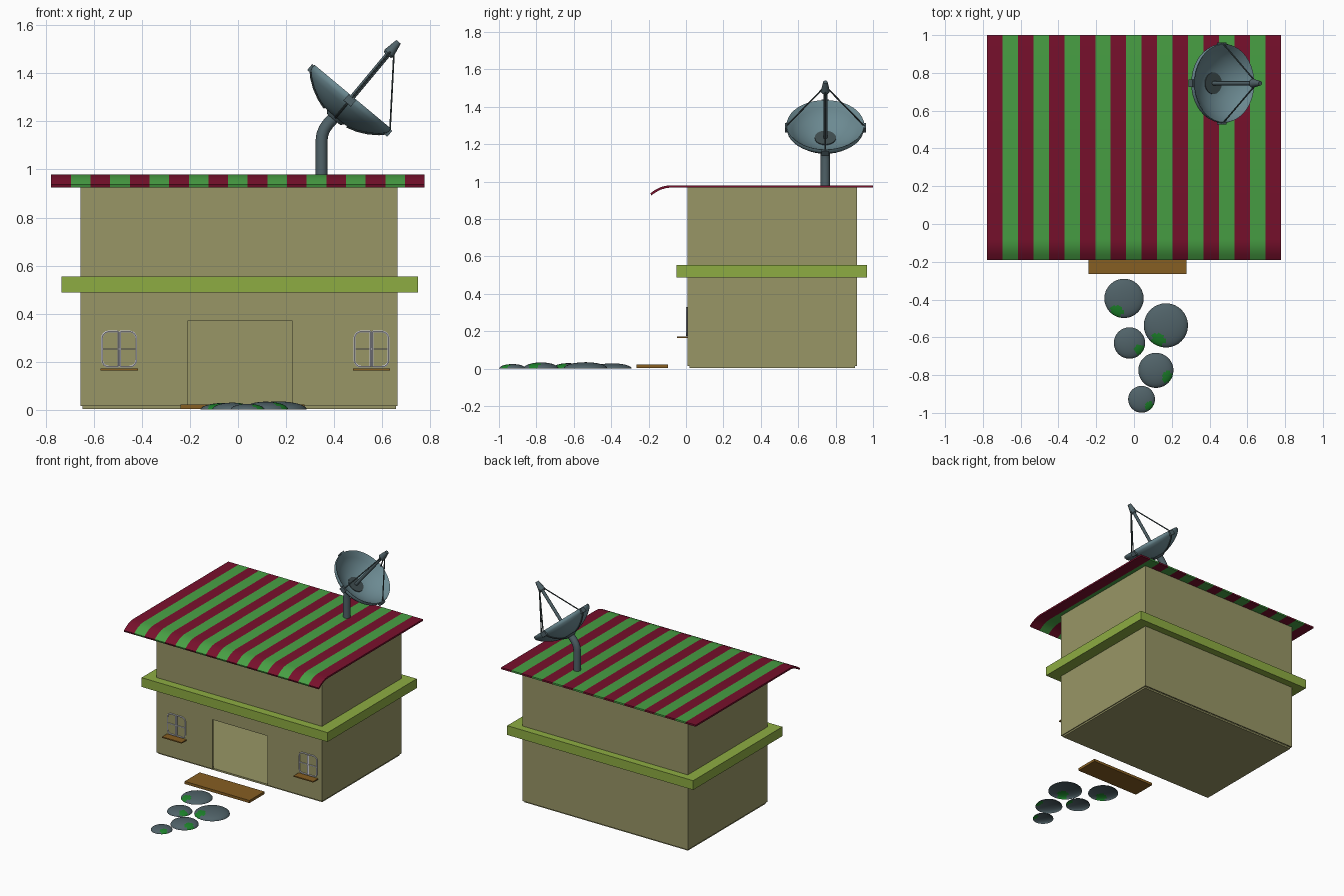
import bpy, bmesh, math
from mathutils import Matrix, Vector

if "Cube" in bpy.data.objects:
    bpy.data.objects.remove(bpy.data.objects["Cube"])


def mat(name, r, g, b):
    m = bpy.data.materials.new(name)
    lin = lambda c: ((c / 255 + 0.055) / 1.055) ** 2.4 if c > 10 else c / 255 / 12.92
    m.diffuse_color = (lin(r), lin(g), lin(b), 1)
    m.use_nodes = True
    m.node_tree.nodes["Principled BSDF"].inputs["Base Color"].default_value = m.diffuse_color
    return m


WALL = mat("wall_khaki", 152, 150, 102)
BAND = mat("band_green", 141, 172, 66)
RED = mat("roof_red", 120, 16, 44)
GREEN = mat("roof_green", 72, 160, 68)
WOOD = mat("wood_brown", 134, 94, 34)
STONE = mat("stone_grey", 80, 98, 104)
MOSS = mat("moss_green", 28, 130, 42)
DISH = mat("dish_blue_grey", 108, 138, 146)
DARK = mat("dark_grey", 64, 78, 80)
FRAME = mat("frame_white", 205, 205, 215)


def make(name, bm, mats, smooth=None):
    me = bpy.data.meshes.new(name)
    bm.to_mesh(me)
    bm.free()
    for m in mats:
        me.materials.append(m)
    ob = bpy.data.objects.new(name, me)
    bpy.context.collection.objects.link(ob)
    if smooth is not None:
        bpy.ops.object.select_all(action='DESELECT')
        ob.select_set(True)
        bpy.context.view_layer.objects.active = ob
        bpy.ops.object.shade_smooth_by_angle(angle=math.radians(smooth))
    return ob


def box(name, lo, hi, m, xf=None):
    bm = bmesh.new()
    bmesh.ops.create_cube(bm, size=1)
    for v in bm.verts:
        v.co = Vector([(a + b) / 2 + c * (b - a) for a, b, c in zip(lo, hi, v.co)])
    if xf:
        bm.transform(xf)
    return make(name, bm, [m])


def lathe(name, prof, m, xf, n=32, closed=False):
    # revolve (radius, height) points around local z
    bm = bmesh.new()
    rings = [[bm.verts.new((r * math.cos(2 * math.pi * i / n), r * math.sin(2 * math.pi * i / n), t))
              for i in range(n)] for r, t in prof]
    for k in range(len(rings) - 1):
        for i in range(n):
            j = (i + 1) % n
            bm.faces.new((rings[k][i], rings[k][j], rings[k + 1][j], rings[k + 1][i]))
    bmesh.ops.remove_doubles(bm, verts=bm.verts, dist=1e-5)
    bmesh.ops.recalc_face_normals(bm, faces=bm.faces)
    bm.transform(xf)
    return make(name, bm, [m], 35)


def tube(name, pts, r, m, cyclic=False, xf=None, res=2):
    cu = bpy.data.curves.new(name, 'CURVE')
    cu.dimensions = '3D'
    cu.bevel_depth, cu.bevel_resolution, cu.use_fill_caps = r, res, True
    sp = cu.splines.new('POLY')
    sp.points.add(len(pts) - 1)
    for p, q in zip(sp.points, pts):
        p.co = (*q, 1)
    sp.use_cyclic_u = cyclic
    tmp = bpy.data.objects.new(name + "_path", cu)
    bpy.context.collection.objects.link(tmp)
    bpy.context.view_layer.update()
    me = tmp.evaluated_get(bpy.context.evaluated_depsgraph_get()).to_mesh()
    bm = bmesh.new()
    bm.from_mesh(me)
    bpy.data.objects.remove(tmp)
    for f in bm.faces:
        f.material_index = 0
    if xf:
        bm.transform(xf)
    return make(name, bm, [m], 40)


# House shell with an open doorway
x0, x1, y0, y1, z0, z1 = -0.655, 0.665, 0.008, 0.915, 0.014, 0.972
d0, d1, dz = -0.21, 0.228, 0.37
bm = bmesh.new()
for poly in (
    [(x0, y0, z0), (d0, y0, z0), (d0, y0, dz), (d1, y0, dz), (d1, y0, z0),
     (x1, y0, z0), (x1, y0, z1), (x0, y0, z1)],
    [(x1, y1, z0), (x0, y1, z0), (x0, y1, z1), (x1, y1, z1)],
    [(x0, y1, z0), (x0, y0, z0), (x0, y0, z1), (x0, y1, z1)],
    [(x1, y0, z0), (x1, y1, z0), (x1, y1, z1), (x1, y0, z1)],
    [(x0, y0, z1), (x1, y0, z1), (x1, y1, z1), (x0, y1, z1)],
):
    bm.faces.new([bm.verts.new(p) for p in poly])
bmesh.ops.remove_doubles(bm, verts=bm.verts, dist=1e-5)
walls = make("house_walls", bm, [WALL])
sol = walls.modifiers.new("thickness", 'SOLIDIFY')
sol.thickness, sol.offset = 0.012, -1
box("house_floor", (-0.648, 0.02, 0.002), (0.658, 0.903, 0.0145), WALL)

# Band around the walls
bm = bmesh.new()
loops = []
for (a, b, c, d), z in (((-0.735, 0.75, -0.05, 0.968), 0.488), ((-0.735, 0.75, -0.05, 0.968), 0.555),
                        ((-0.65, 0.66, 0.012, 0.91), 0.555), ((-0.65, 0.66, 0.012, 0.91), 0.488)):
    loops.append([bm.verts.new(p) for p in ((a, c, z), (b, c, z), (b, d, z), (a, d, z))])
for k in range(4):
    A, B = loops[k], loops[(k + 1) % 4]
    for i in range(4):
        j = (i + 1) % 4
        bm.faces.new((A[i], A[j], B[j], B[i]))
make("wall_band", bm, [BAND])

# Striped roof with a curled front edge
top = [(1.0, 0.98), (-0.085, 0.98), (-0.115, 0.976), (-0.14, 0.968), (-0.165, 0.955), (-0.19, 0.938)]
prof = top + [(y + 0.004, z - 0.012) for y, z in reversed(top[1:])] + [(1.0, 0.968)]
bm = bmesh.new()
N = 19
cols = [[bm.verts.new((-0.778 + 1.555 * i / N, y, z)) for y, z in prof] for i in range(N + 1)]
for i in range(N):
    for k in range(len(prof)):
        j = (k + 1) % len(prof)
        bm.faces.new((cols[i][k], cols[i][j], cols[i + 1][j], cols[i + 1][k])).material_index = i % 2
bm.faces.new(cols[0])
bm.faces.new(cols[-1])
bmesh.ops.recalc_face_normals(bm, faces=bm.faces)
make("striped_roof", bm, [RED, GREEN], 30)

# Door step
box("door_step", (-0.24, -0.265, 0.002), (0.277, -0.095, 0.021), WOOD)

# Windows: two rounded casements, a thin bar and a sill
for side, cx in (("left", -0.495), ("right", 0.556)):
    for s in (-1, 1):
        pts = []
        w, h, zc = 0.067, 0.147, 0.252
        for sx, sz, a0 in ((1, 1, 0), (-1, 1, 90), (-1, -1, 180), (1, -1, 270)):
            r = 0.028 if sx == s else 0.004
            for k in range(5):
                a = math.radians(a0 + 22.5 * k)
                pts.append((cx + s * 0.0375 + sx * (w / 2 - r) + r * math.cos(a), 0.004,
                            zc + sz * (h / 2 - r) + r * math.sin(a)))
        tube(f"{side}_window_frame", pts, 0.0045, FRAME, True, res=1)
    box(f"{side}_window_bar", (cx - 0.07, 0.001, 0.25), (cx + 0.07, 0.01, 0.254), FRAME)
    box(f"{side}_window_sill", (cx - 0.078, -0.048, 0.163), (cx + 0.078, 0.01, 0.171), WOOD)

# Stepping stones: flat open domes with a mossy patch near the rim
for i, (cx, cy, r, h, ang) in enumerate((
    (-0.053, -0.394, 0.104, 0.028, 240), (0.169, -0.537, 0.117, 0.034, 242),
    (-0.024, -0.63, 0.083, 0.029, 328), (0.116, -0.775, 0.093, 0.033, 330),
    (0.04, -0.928, 0.071, 0.024, 320),
)):
    bm = bmesh.new()
    bmesh.ops.create_uvsphere(bm, u_segments=32, v_segments=20, radius=1)
    bmesh.ops.delete(bm, geom=[v for v in bm.verts if v.co.z < -0.01], context='VERTS')
    for f in bm.faces:
        c = f.calc_center_median()
        d = Vector((math.cos(math.radians(ang)), math.sin(math.radians(ang)))) * 0.75
        if (c.xy - d).length < 0.32:
            f.material_index = 1
    bm.transform(Matrix.Translation((cx, cy, 0)) @ Matrix.Diagonal((r, r, h, 1)))
    make(f"stepping_stone_{i + 1}", bm, [STONE, MOSS], 60)

# Satellite dish: bent pole, bowl, feed and struts
Y = 0.745
tube("dish_pole", [(0.348, Y, 0.97), (0.348, Y, 1.12), (0.351, Y, 1.145), (0.36, Y, 1.168),
                   (0.375, Y, 1.19), (0.408, Y, 1.226)], 0.025, STONE, res=4)
X = Matrix.Translation((0.478, Y, 1.303)) @ Matrix.Rotation(math.radians(39.8), 4, 'Y')
bowl = [(0.06, -0.093), (0.1, -0.08), (0.14, -0.06), (0.175, -0.034), (0.2, -0.004)]
outer = [(0.207, 0.0), (0.21, -0.012), (0.206, -0.026), (0.184, -0.048),
         (0.146, -0.075), (0.104, -0.096), (0.06, -0.11)]
lathe("dish_bowl", [(0, -0.096)] + bowl + outer + [(0, -0.112)], DISH, X, 40)
lathe("dish_center_disc", [(0, -0.088), (0.057, -0.088), (0.057, -0.096), (0, -0.096)], DARK, X)
lathe("dish_hub", [(0, -0.108), (0.05, -0.108), (0.035, -0.124), (0, -0.124)], STONE, X)
lathe("feed_rod", [(0, -0.09), (0.011, -0.09), (0.011, 0.235), (0, 0.235)], STONE, X, 16)
lathe("feed_horn", [(0, 0.225), (0.018, 0.225), (0.024, 0.235), (0.012, 0.298), (0, 0.298)], STONE, X, 16)
for k in range(4):
    R = X @ Matrix.Rotation(math.pi / 2 * k, 4, 'Z')
    box(f"rim_clip_{k + 1}", (0.2, -0.02, -0.036), (0.217, 0.02, -0.004), STONE, R)
    tube(f"back_rib_{k + 1}", [(r, 0, t - 0.002) for r, t in outer[1:]], 0.005, DARK, xf=R, res=1)
    if k != 2:
        tube(f"feed_strut_{k + 1}", [(0.21, 0, -0.01), (0.015, 0, 0.25)], 0.004, DARK, xf=R, res=1)
